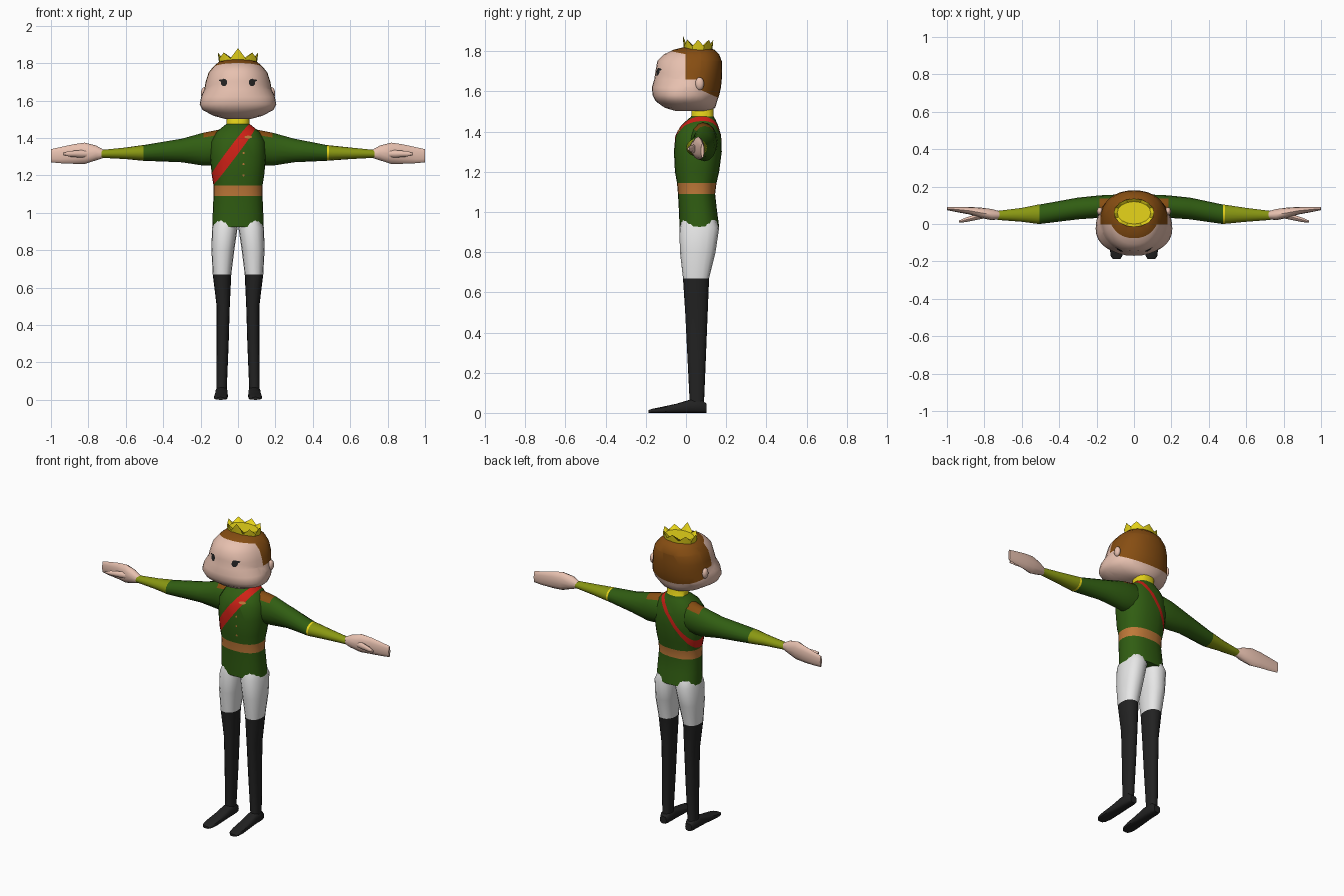
import bpy, bmesh
from math import sin, cos, pi, radians
from mathutils import Vector
from mathutils.bvhtree import BVHTree

if "Cube" in bpy.data.objects:
    bpy.data.objects.remove(bpy.data.objects["Cube"])


def material(name, r, g, b):
    m = bpy.data.materials.new(name)
    m.use_nodes = True
    m.diffuse_color = (r, g, b, 1)
    bsdf = m.node_tree.nodes["Principled BSDF"]
    bsdf.inputs["Base Color"].default_value = (r, g, b, 1)
    bsdf.inputs["Roughness"].default_value = 0.8
    return m


green = material("jacket green", 0.03, 0.11, 0.006)
olive = material("cuff olive", 0.25, 0.31, 0.006)
brown = material("hair brown", 0.24, 0.075, 0.006)
skin = material("skin", 0.8, 0.53, 0.43)
gold = material("gold", 0.8, 0.66, 0.01)
red = material("sash red", 0.62, 0.015, 0.008)
tan = material("belt tan", 0.52, 0.19, 0.04)
white = material("trouser white", 0.8, 0.8, 0.8)
black = material("boot black", 0.016, 0.016, 0.016)


def ring(center, u, v, n=16, power=1.0):
    """Rounded cross-section spanned by vectors u and v."""
    soft = lambda t: (1 if t >= 0 else -1) * abs(t) ** power
    c, u, v = Vector(center), Vector(u), Vector(v)
    return [c + u * soft(cos(2 * pi * i / n)) + v * soft(sin(2 * pi * i / n))
            for i in range(n)]


def loft(rings):
    """Skin a closed tube over the rings and cap both ends."""
    bm = bmesh.new()
    loops = [[bm.verts.new(p) for p in r] for r in rings]
    n = len(loops[0])
    for a, b in zip(loops, loops[1:]):
        for i in range(n):
            j = (i + 1) % n
            bm.faces.new((a[i], a[j], b[j], b[i]))
    bm.faces.new(loops[0])
    bm.faces.new(loops[-1])
    bmesh.ops.recalc_face_normals(bm, faces=bm.faces)
    return bm


def cut(bm, point, normal):
    bmesh.ops.bisect_plane(bm, geom=bm.verts[:] + bm.edges[:] + bm.faces[:],
                           dist=1e-5, plane_co=point, plane_no=normal)


def finish(name, bm, mats, rule=None, angle=45):
    """Turn the bmesh into an object, colouring faces by a rule."""
    bm.normal_update()
    if rule:
        for f in bm.faces:
            f.material_index = mats.index(rule(f.calc_center_median(), f.normal))
    mesh = bpy.data.meshes.new(name)
    bm.to_mesh(mesh)
    bm.free()
    for m in mats:
        mesh.materials.append(m)
    ob = bpy.data.objects.new(name, mesh)
    bpy.context.collection.objects.link(ob)
    bpy.ops.object.select_all(action="DESELECT")
    ob.select_set(True)
    bpy.context.view_layer.objects.active = ob
    bpy.ops.object.shade_smooth_by_angle(angle=radians(angle))
    return ob


def plate(name, tree, x, z, rx, rz, mat, n=12):
    """Thin disc laid on the front of a surface."""
    bm = bmesh.new()
    hit = lambda px, pz: tree.ray_cast(Vector((px, -1, pz)), Vector((0, 1, 0)))[0] - Vector((0, 0.004, 0))
    mid = bm.verts.new(hit(x, z))
    rim = [bm.verts.new(hit(x + rx * cos(2 * pi * i / n), z + rz * sin(2 * pi * i / n)))
           for i in range(n)]
    for i in range(n):
        bm.faces.new((mid, rim[i], rim[(i + 1) % n]))
    return finish(name, bm, [mat])


# Jacket: height, half width, front, back
jacket = [(0.925, .137, -.032, .165), (1.0, .135, -.035, .155), (1.09, .131, -.04, .145),
          (1.145, .131, -.045, .152), (1.2, .14, -.055, .165), (1.3, .15, -.06, .178),
          (1.38, .145, -.053, .175), (1.43, .118, -.025, .16), (1.457, .085, .005, .148),
          (1.475, .062, .026, .138), (1.515, .06, .028, .138), (1.54, .05, .04, .13)]
bm = loft([ring((0, (f + b) / 2, z), (w, 0, 0), (0, (b - f) / 2, 0), 24, 0.85)
           for z, w, f, b in jacket])
torso_tree = BVHTree.FromBMesh(bm)
# The sash is a band between two planes that narrows towards the back
upper = (Vector((-.042, -.06, 1.352)), Vector((-.8, .07, .6)))
lower = (Vector((.002, -.06, 1.318)), Vector((.8, .07, -.6)))
for p, n in (upper, lower):
    cut(bm, p, n)


def jacket_colour(c, n):
    if c.z > 1.475:
        return gold
    if 1.09 < c.z < 1.145:
        return tan
    inside = all((c - p).dot(d) < 0 for p, d in (upper, lower))
    return red if inside and c.z > 1.145 else green


finish("jacket", bm, [green, tan, gold, red], jacket_colour)
for z in (1.2, 1.26, 1.32):
    plate("jacket_button", torso_tree, 0.03, z, .006, .006, tan, 8)
plate("chest_medal", torso_tree, 0.055, 1.405, .022, .008, tan, 8)

for s, side in ((1, "left"), (-1, "right")):
    # Arm: x, centre y, radius y, centre z, radius z
    edge = 0.475 if s > 0 else 0.505
    arm = [(.06, .08, .07, 1.345, .09), (.1, .085, .072, 1.35, .095), (.185, .093, .06, 1.34, .088),
           (.3, .083, .058, 1.333, .063), (edge, .052, .052, 1.32, .042),
           (edge + .012, .052, .051, 1.32, .041), (.6, .049, .037, 1.318, .031),
           (.73, .046, .024, 1.315, .021)]
    bm = loft([ring((s * x, y, z), (0, ry, 0), (0, 0, rz)) for x, y, ry, z, rz in arm])

    def sleeve_colour(c, n):
        x = abs(c.x)
        if x > edge:
            return gold if s > 0 and x < edge + .012 else olive
        return brown if x < .185 and n.z > 0.6 else green

    finish(side + "_sleeve", bm, [green, olive, gold, brown], sleeve_colour)

    # Hand and thumb
    hand = [(.715, .047, .02, 1.315, .02), (.76, .05, .03, 1.32, .04), (.82, .06, .028, 1.318, .057),
            (.88, .071, .02, 1.314, .052), (.95, .078, .014, 1.308, .043), (1.0, .082, .008, 1.305, .035)]
    finish(side + "_hand", loft([ring((s * x, y, z), (0, ry, 0), (0, 0, rz), 12)
                                 for x, y, ry, z, rz in hand]), [skin])
    thumb = [(.78, .05, .02), (.84, .038, .02), (.9, .022, .015), (.935, .013, .007)]
    finish(side + "_thumb", loft([ring((s * x, y, 1.315), (0, r * .8, 0), (0, 0, r), 8)
                                  for x, y, r in thumb]), [skin])

    # Leg: z, inner x, outer x, front, back
    leg = [(.96, .002, .125, -.02, .15), (.92, .002, .139, -.033, .165), (.8, .02, .142, -.03, .147),
           (.67, .036, .135, -.015, .115), (.5, .044, .114, -.004, .108),
           (.3, .05, .114, .006, .1), (.06, .06, .116, .018, .09), (.03, .06, .116, .015, .095)]
    finish(side + "_leg", loft([ring((s * (a + o) / 2, (f + b) / 2, z), ((o - a) / 2, 0, 0),
                                     (0, (b - f) / 2, 0), 16, 0.85) for z, a, o, f, b in leg]),
           [white, black], lambda c, n: white if c.z > .67 else black)

    # Foot: y, half width, height
    foot = [(.102, .022, .045), (.08, .031, .065), (.02, .033, .066), (-.05, .035, .045),
            (-.13, .037, .028), (-.17, .032, .02), (-.187, .02, .014)]
    finish(side + "_boot_foot", loft([ring((s * (.088 + max(0, -y) * .03), y, h / 2), (w, 0, 0),
                                           (0, 0, h / 2), 12, 0.6) for y, w, h in foot]), [black])

# Head: z, half width, widest y, front, back
head = [(1.502, .07, .04, -.05, .12), (1.518, .13, .01, -.105, .145), (1.55, .19, -.02, -.15, .155),
        (1.58, .205, -.025, -.166, .165), (1.62, .197, -.01, -.17, .174), (1.66, .18, .025, -.158, .178),
        (1.7, .173, .04, -.152, .18), (1.75, .157, .045, -.143, .178), (1.785, .128, .05, -.108, .165),
        (1.808, .1, .05, -.06, .14), (1.82, .06, .05, -.01, .1)]
rings = []
for z, w, y, f, b in head:
    r = ring((0, 0, 0), (w, 0, 0), (0, 1, 0), 32, 0.92)
    rings.append([Vector((p.x, y + p.y * (b - y if p.y > 0 else y - f), z)) for p in r])
bm = loft(rings)
head_tree = BVHTree.FromBMesh(bm)
fringe = (Vector((0, -.06, 1.797)), Vector((0, .2, 1)))
nape = (Vector((0, .1, 1.595)), Vector((0, .45, 1)))
cut(bm, *fringe)
cut(bm, *nape)
for y in (-.003, .075):
    cut(bm, (0, y, 0), (0, 1, 0))
cut(bm, (0, 0, 1.66), (0, 0, 1))


def head_colour(c, n):
    above = lambda plane: (c - plane[0]).dot(plane[1]) > 0
    sides = c.y > -.003 and c.z > 1.66
    back = c.y > .075 and above(nape)
    return brown if sides or back or above(fringe) else skin


finish("head", bm, [skin, brown], head_colour)

for s, side in ((1, "left"), (-1, "right")):
    # Ear
    bm = bmesh.new()
    bmesh.ops.create_uvsphere(bm, u_segments=12, v_segments=8, radius=1)
    bmesh.ops.scale(bm, vec=(.016, .022, .032), verts=bm.verts)
    bmesh.ops.translate(bm, vec=(s * .182, .068, 1.638), verts=bm.verts)
    finish(side + "_ear", bm, [skin])
    # Eye with lashes at its outer corner
    plate(side + "_eye", head_tree, s * .075, 1.697, .017, .02, black)
    plate(side + "_lash", head_tree, s * .09, 1.708, .013, .006, black, 6)

# Crown: flared band with a pointed rim and a closed top
points = 16
base = ring((0, .06, 1.79), (.1, 0, 0), (0, .07, 0), points)
rim = ring((0, .06, 1.825), (.108, 0, 0), (0, .076, 0), points)
inner = ring((0, .06, 1.828), (.09, 0, 0), (0, .06, 0), points)
for i in range(0, points, 2):
    rim[i].z += 0.032
rim[12].z = 1.88
finish("crown", loft([base, rim, inner]), [gold], angle=25)
